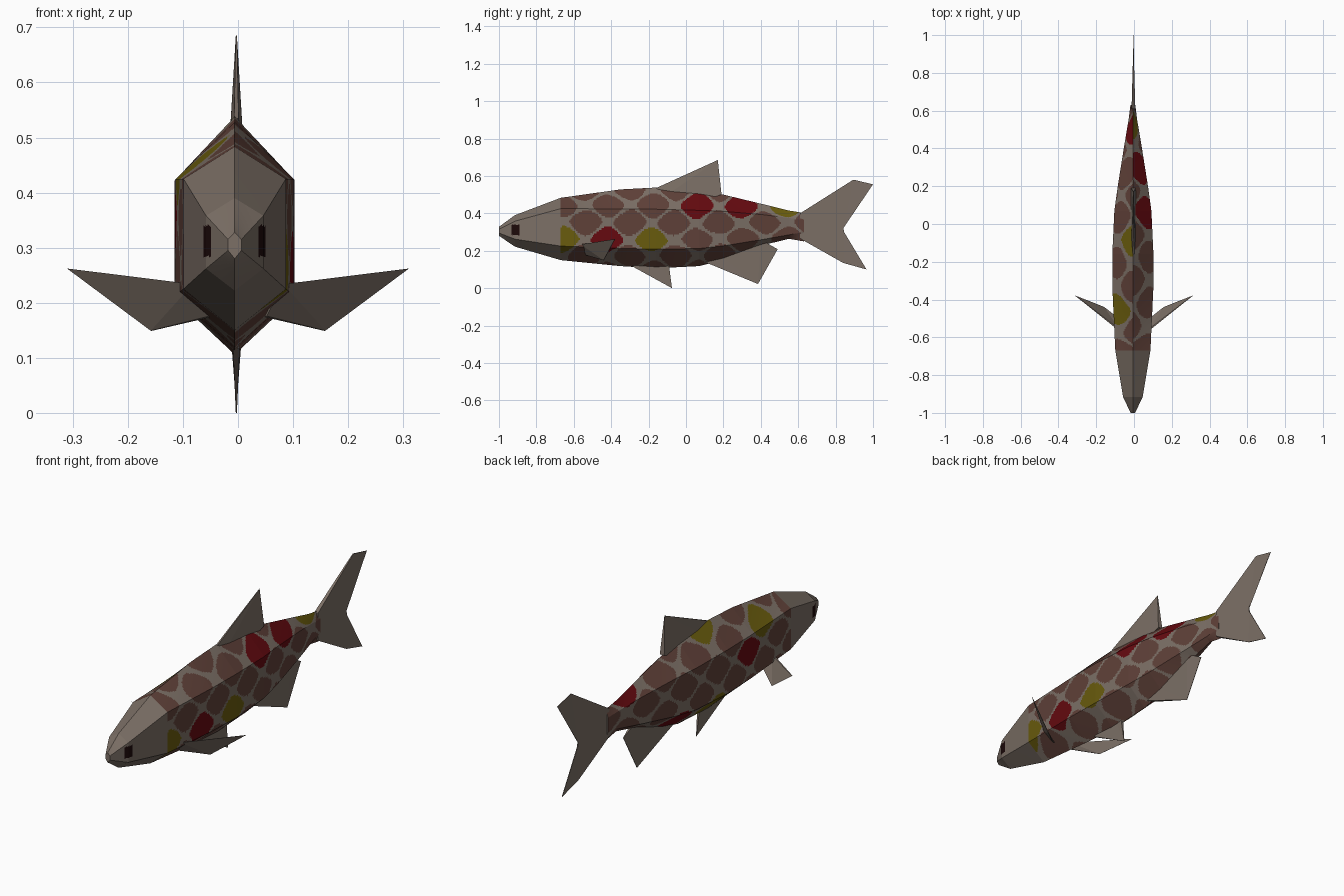
import bpy, bmesh, math
from mathutils import Vector

if "Cube" in bpy.data.objects:
    bpy.data.objects.remove(bpy.data.objects["Cube"])

CX = -0.006  # the body sits slightly off the fin centre


def material(name, rgb):
    m = bpy.data.materials.new(name)
    m.diffuse_color = (*rgb, 1)
    m.use_nodes = True
    m.node_tree.nodes["Principled BSDF"].inputs["Base Color"].default_value = m.diffuse_color
    return m


BASE = material("taupe skin", (0.20, 0.16, 0.132))
BROWN = material("brown scale", (0.115, 0.052, 0.040))
RED = material("red scale", (0.130, 0.003, 0.005))
YELLOW = material("olive yellow scale", (0.140, 0.105, 0.004))
BLACK = material("eye black", (0.012, 0.003, 0.003))
MATS = [BASE, BROWN, RED, YELLOW, BLACK]


def finish(name, bm, mats):
    bmesh.ops.recalc_face_normals(bm, faces=bm.faces)
    me = bpy.data.meshes.new(name)
    bm.to_mesh(me)
    bm.free()
    for m in mats:
        me.materials.append(m)
    ob = bpy.data.objects.new(name, me)
    bpy.context.collection.objects.link(ob)
    return ob


# Body stations: y, half width, top, upper edge, lower edge, bottom
STATIONS = [
    (-1.00, 0.012, 0.328, 0.315, 0.295, 0.280),
    (-0.915, 0.052, 0.390, 0.358, 0.262, 0.222),
    (-0.67, 0.093, 0.483, 0.425, 0.225, 0.150),
    (-0.35, 0.108, 0.528, 0.424, 0.213, 0.118),
    (-0.16, 0.109, 0.538, 0.422, 0.208, 0.106),
    (0.07, 0.098, 0.520, 0.416, 0.212, 0.118),
    (0.20, 0.080, 0.500, 0.411, 0.226, 0.150),
    (0.42, 0.045, 0.447, 0.392, 0.262, 0.232),
    (0.55, 0.023, 0.415, 0.375, 0.285, 0.264),
    (0.63, 0.013, 0.402, 0.365, 0.300, 0.250),
]

# Coloured scales, as (row, y): row 0 is at z 0.26, rows are 0.09 apart
RIGHT = {(0, -0.42): RED, (0, -0.18): YELLOW, (0, -0.66): YELLOW,
         (2, 0.06): RED, (2, 0.30): RED, (2, 0.54): YELLOW}
LEFT = {(2, -0.45): YELLOW, (3, -0.09): YELLOW, (1, -0.33): RED,
        (2, 0.51): RED, (-1, 0.15): RED, (-1, -0.09): YELLOW}


def scale_colour(x, y, z):
    """Staggered rows of rounded diamond scales, with eyes on the head."""
    if y < -0.672:
        eye = abs(y + 0.913) < 0.022 and abs(z - 0.312) < 0.028
        return BLACK if eye and abs(x - CX) > 0.036 else BASE
    right = x > CX
    accents, shift = (RIGHT, 0.06) if right else (LEFT, 0.03)
    wob = 0.006 * math.sin(31 * y + 17 * z)
    for row in range(-2, 4):
        dz = abs(z + wob - 0.26 - 0.09 * row)
        if dz > 0.07:
            continue
        phase = shift + 0.12 * (row % 2)
        cy = phase + 0.24 * round((y - phase) / 0.24)
        dy = abs(y + wob - cy)
        if (dy / 0.087) ** 1.45 + (dz / 0.067) ** 1.45 < 1:
            for (r, ay), mat in accents.items():
                if r == row and abs(ay - cy) < 0.03:
                    return mat
            return BROWN
    return BASE


def ring_points(s, n=22):
    y, w, t, u, l, b = s
    c = [(0, t), (w, u), (w, l), (0, b), (-w, l), (-w, u)]
    out = []
    for i in range(6):
        p, q = c[i], c[(i + 1) % 6]
        for k in range(n):
            f = k / n
            out.append((CX + p[0] + (q[0] - p[0]) * f, y, p[1] + (q[1] - p[1]) * f))
    return out


# Body: hexagonal loft, finely divided so the scales can be coloured by rule
bm = bmesh.new()
rings = []
for a, b in zip(STATIONS, STATIONS[1:]):
    steps = math.ceil((b[0] - a[0]) / 0.0065)
    for k in range(steps):
        rings.append([p + (q - p) * k / steps for p, q in zip(a, b)])
rings.append(STATIONS[-1])
loops = [[bm.verts.new(p) for p in ring_points(s)] for s in rings]
for A, B in zip(loops, loops[1:]):
    for i in range(len(A)):
        j = (i + 1) % len(A)
        f = bm.faces.new((A[i], A[j], B[j], B[i]))
        f.material_index = MATS.index(scale_colour(*f.calc_center_median()))
bm.faces.new(loops[0])
bm.faces.new(loops[-1])
finish("fish_body", bm, MATS)


def fin(name, pts, offset):
    """Thin wedge: pts are (position, half thickness) along the outline."""
    bm = bmesh.new()
    off = Vector(offset).normalized()
    sides = [[bm.verts.new(Vector(p) + off * t * s) for p, t in pts] for s in (1, -1)]
    A, B = sides
    caps = [bm.faces.new(A), bm.faces.new(B[::-1])]
    for i in range(len(A)):
        j = (i + 1) % len(A)
        bm.faces.new((A[i], B[i], B[j], A[j]))
    bmesh.ops.triangulate(bm, faces=caps)
    return finish(name, bm, [BASE])


def centre_fin(name, pts):
    fin(name, [((CX + 0.003, y, z), t) for y, z, t in pts], (1, 0, 0))


# Centre line fins: y, z, half thickness
centre_fin("dorsal_fin", [(-0.16, 0.535, 0.004), (0.17, 0.685, 0.001),
                          (0.19, 0.50, 0.012), (0.10, 0.47, 0.014), (-0.10, 0.50, 0.012)])
centre_fin("anal_fin", [(0.10, 0.14, 0.010), (0.385, 0.022, 0.001),
                        (0.49, 0.208, 0.001), (0.40, 0.26, 0.010), (0.16, 0.19, 0.010)])
centre_fin("pelvic_fin", [(-0.29, 0.118, 0.006), (-0.075, 0.0, 0.001),
                          (-0.09, 0.115, 0.006), (-0.14, 0.15, 0.006)])
centre_fin("tail_fin_upper", [(0.61, 0.40, 0.010), (0.895, 0.58, 0.002), (1.0, 0.555, 0.001),
                              (0.845, 0.34, 0.002), (0.842, 0.322, 0.002), (0.61, 0.322, 0.010)])
centre_fin("tail_fin_lower", [(0.61, 0.322, 0.010), (0.842, 0.322, 0.002), (0.845, 0.30, 0.002),
                              (0.965, 0.10, 0.001), (0.84, 0.135, 0.002), (0.61, 0.265, 0.010)])

# Pectoral fins, one each side
for side, name in ((1, "right_pectoral_fin"), (-1, "left_pectoral_fin")):
    fin(name, [((side * 0.08, -0.56, 0.233), 0.004), ((side * 0.31, -0.38, 0.262), 0.001),
               ((side * 0.158, -0.44, 0.149), 0.001), ((side * 0.05, -0.53, 0.175), 0.004)],
        (side * 0.5, -0.8, 0.2))
